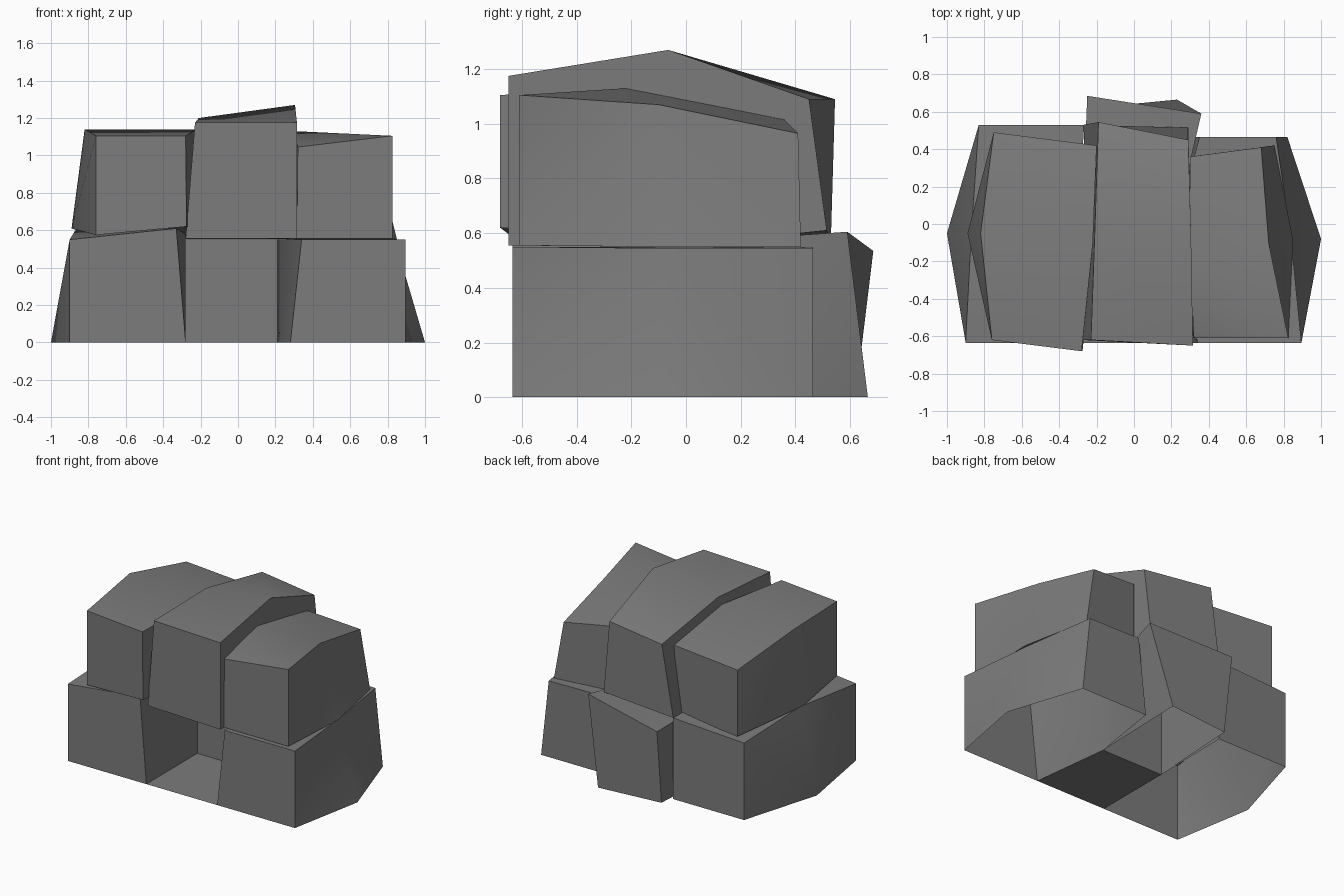
import bpy
import bmesh
import math

if "Cube" in bpy.data.objects:
    bpy.data.objects.remove(bpy.data.objects["Cube"])

stone = bpy.data.materials.new("stone grey")
stone.diffuse_color = (0.2, 0.2, 0.2, 1)
stone.use_nodes = True
stone.node_tree.nodes["Principled BSDF"].inputs["Base Color"].default_value = stone.diffuse_color


def make_object(name, verts, faces, open_bottom=False, fix_normals=True):
    bm = bmesh.new()
    vs = [bm.verts.new(v) for v in verts]
    for f in faces:
        bm.faces.new([vs[i] for i in f])
    if fix_normals:
        bmesh.ops.recalc_face_normals(bm, faces=bm.faces[:])
    if open_bottom:
        base = [f for f in bm.faces if all(v.co.z < 0.001 for v in f.verts)]
        bmesh.ops.delete(bm, geom=base, context='FACES_ONLY')
    mesh = bpy.data.meshes.new(name)
    bm.to_mesh(mesh)
    bm.free()
    mesh.materials.append(stone)
    obj = bpy.data.objects.new(name, mesh)
    bpy.context.collection.objects.link(obj)
    bpy.context.view_layer.objects.active = obj
    obj.select_set(True)
    bpy.ops.object.shade_smooth_by_angle(angle=math.radians(30))
    obj.select_set(False)


def split(quad, first):
    """Two triangles sharing the diagonal that starts at corner `first`."""
    a, b, c, d = quad[first:] + quad[:first]
    return [(a, b, c), (a, c, d)]


def block(name, *sections, open_bottom=False):
    """Rough block lofted front to back. Each section is a left and a right
    edge, given as (x bottom, x top, y bottom, y top, z bottom, z top)."""
    verts, faces = [], []
    for left, right in sections:
        for (xb, xt, yb, yt, zb, zt), order in ((left, (0, 1)), (right, (1, 0))):
            ends = ((xb, yb, zb), (xt, yt, zt))
            verts += [ends[i] for i in order]
    for s in range(len(sections) - 1):
        a = 4 * s
        # left, top and right sides are folded along chosen diagonals
        faces += split((a, a + 1, a + 5, a + 4), 1 if s == 0 else 0)
        faces += split((a + 1, a + 2, a + 6, a + 5), 1)
        faces += split((a + 2, a + 3, a + 7, a + 6), 1 if s == 0 else 0)
        faces.append((a + 3, a, a + 4, a + 7))
    n = len(verts)
    faces += [(0, 1, 2, 3), (n - 4, n - 3, n - 2, n - 1)]
    make_object(name, verts, faces, open_bottom)


# Lower row, hollow underneath
block("lower_left_block",
      ((-.90, -.90, -.635, -.635, 0, .55), (-.28, -.33, -.635, -.635, 0, .61)),
      ((-1.0, -.87, -.05, -.05, 0, .60), (-.28, -.28, -.06, -.06, 0, .58)),
      ((-.83, -.83, .53, .53, 0, .55), (-.27, -.27, .53, .53, 0, .58)),
      open_bottom=True)
block("lower_right_block",
      ((.28, .34, -.635, -.635, 0, .55), (.895, .895, -.635, -.635, 0, .55)),
      ((.21, .21, -.06, -.06, 0, .55), (1.0, .84, -.08, -.08, 0, .545)),
      ((.29, .35, .465, .465, 0, .55), (.82, .76, .465, .465, 0, .545)),
      open_bottom=True)
block("lower_back_block",
      ((-.28, -.28, -.06, -.06, 0, .56), (.21, .21, -.06, -.06, 0, .56)),
      ((-.24, -.25, .62, .685, 0, .535), (.23, .36, .665, .59, 0, .605)),
      open_bottom=True)

# Floor of the front recess, facing up
make_object("recess_floor",
            [(-.28, -.635, 0), (.28, -.635, 0), (.21, -.06, 0), (-.28, -.06, 0)],
            [(0, 1, 2, 3)], fix_normals=False)

# Upper row
block("upper_left_block",
      ((-.76, -.76, -.62, -.62, .575, 1.105), (-.275, -.28, -.68, -.68, .62, 1.105)),
      ((-.89, -.82, -.05, -.05, .61, 1.14), (-.24, -.22, -.10, -.10, .58, 1.14)),
      ((-.75, -.75, .49, .49, .56, 1.035), (-.22, -.20, .42, .42, .57, 1.04)))
block("upper_middle_block",
      ((-.28, -.23, -.62, -.62, .555, 1.175), (.315, .315, -.65, -.65, .555, 1.175)),
      ((-.25, -.21, -.06, -.06, .55, 1.20), (.30, .305, -.065, -.065, .55, 1.27)),
      ((-.27, -.19, .53, .545, .58, 1.09), (.29, .29, .515, .45, .61, 1.09)))
block("upper_right_block",
      ((.315, .32, -.61, -.61, .555, 1.045), (.825, .825, -.61, -.61, .555, 1.105)),
      ((.30, .30, -.08, -.22, .55, 1.13), (.85, .72, -.08, -.10, .55, 1.07)),
      ((.30, .30, .36, .36, .55, 1.015), (.75, .68, .42, .41, .55, .965)))
